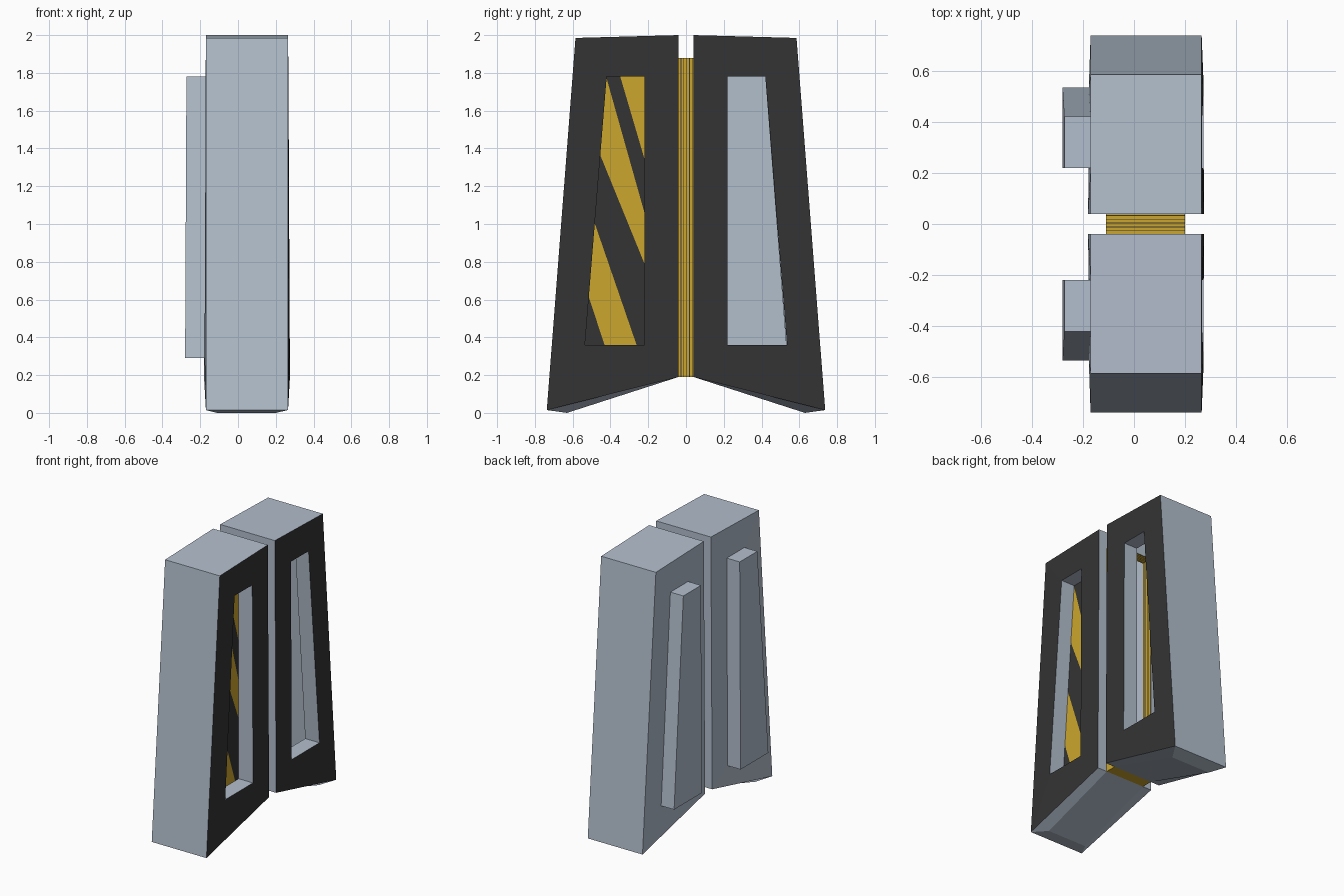
import bpy, bmesh
from mathutils import Vector

if "Cube" in bpy.data.objects:
    bpy.data.objects.remove(bpy.data.objects["Cube"])


def material(name, rgb):
    m = bpy.data.materials.new(name)
    m.diffuse_color = (*rgb, 1)
    m.use_nodes = True
    m.node_tree.nodes["Principled BSDF"].inputs["Base Color"].default_value = m.diffuse_color
    return m


GREY = material("blue_grey", (0.45, 0.52, 0.61))
DARK = material("charcoal", (0.034, 0.034, 0.034))
YELLOW = material("hazard_yellow", (0.6, 0.38, 0.026))


def finish(name, bm, mats, recalc=True):
    if recalc:
        bmesh.ops.recalc_face_normals(bm, faces=bm.faces[:])
    me = bpy.data.meshes.new(name)
    bm.to_mesh(me)
    bm.free()
    for m in mats:
        me.materials.append(m)
    ob = bpy.data.objects.new(name, me)
    bpy.context.collection.objects.link(ob)
    return ob


# Profiles as (y, z), listed inner top, outer top, outer bottom, inner bottom
OUTER = [(0.04, 2.0), (0.585, 1.985), (0.737, 0.015), (0.04, 0.19)]
WINDOW = [(0.22, 1.78), (0.42, 1.78), (0.535, 0.36), (0.22, 0.36)]
BUMP = [(0.22, 1.78), (0.42, 1.78), (0.535, 0.29), (0.22, 0.29)]
TX0, TX1, TZ0, TZ1 = -0.11, 0.20, 0.19, 1.88   # connecting tube section
RECESS_X = 0.16


def panel(name, s):
    bm = bmesh.new()

    def ring(profile, xs):
        return [bm.verts.new((x, s * y, z)) for x, (y, z) in zip(xs, profile)]

    def band(a, b, mat=0):
        for i in range(4):
            j = (i + 1) % 4
            bm.faces.new((a[i], a[j], b[j], b[i])).material_index = mat

    front = ring(OUTER, (0.265, 0.265, 0.265, 0.275))
    back = ring(OUTER, (-0.17, -0.17, -0.17, -0.18))
    # dark frame around the recessed window
    win = ring(WINDOW, (0.267, 0.267, 0.273, 0.273))
    band(front, win, 1)
    band(win, ring(WINDOW, [RECESS_X] * 4))
    # back face with raised block
    base = ring(BUMP, (-0.17, -0.17, -0.177, -0.177))
    band(back, base)
    cap = ring(BUMP, (-0.273, -0.273, -0.28, -0.28))
    band(base, cap)
    bm.faces.new(cap)
    # top and outer sides
    for i in (0, 1):
        bm.faces.new((front[i], front[i + 1], back[i + 1], back[i]))
    # inner side, open where the tube joins
    tube = [bm.verts.new((x, s * 0.04, z)) for x, z in
            ((TX1, TZ1), (TX0, TZ1), (TX0, TZ0), (TX1, TZ0))]
    bm.faces.new((front[0], back[0], tube[1], tube[0]))
    bm.faces.new((front[3], front[0], tube[0], tube[3]))
    bm.faces.new((back[0], back[3], tube[2], tube[1]))
    # bevelled underside
    bf = bm.verts.new((TX1, s * 0.63, 0))
    bb = bm.verts.new((TX0, s * 0.63, 0))
    bm.faces.new((front[2], back[2], bb, bf))
    bm.faces.new((front[2], bf, tube[3], front[3]))
    bm.faces.new((back[2], back[3], tube[2], bb))
    bm.faces.new((bf, bb, tube[2], tube[3]))
    return finish(name, bm, [GREY, DARK])


panel("left_panel", -1)
panel("right_panel", 1)

# Striped plate in the recess of the left panel
bm = bmesh.new()
bm.faces.new([bm.verts.new((RECESS_X, -y, z)) for y, z in WINDOW])
EDGES = [(-0.345, 1.77, -0.22, 1.345), (-0.42, 1.77, -0.22, 1.06),
         (-0.45, 1.355, -0.22, 0.79), (-0.475, 0.98, -0.26, 0.355),
         (-0.51, 0.60, -0.43, 0.355)]
planes = []
for y0, z0, y1, z1 in EDGES:
    co, no = Vector((RECESS_X, y0, z0)), Vector((0, z1 - z0, y0 - y1))
    planes.append((co, no))
    bmesh.ops.bisect_plane(bm, geom=bm.verts[:] + bm.edges[:] + bm.faces[:],
                           plane_co=co, plane_no=no)
for f in bm.faces:
    c = f.calc_center_median()
    f.material_index = sum((c - co).dot(no) > 0 for co, no in planes) % 2
    f.normal_update()
    if f.normal.x < 0:
        f.normal_flip()
finish("striped_recess_plate", bm, [YELLOW, DARK], recalc=False)

# Hollow connecting tube with fine stripes running around it
bm = bmesh.new()
WIDTHS = [0.012, 0.003] * 5 + [0.005]
total, y, prev = sum(WIDTHS), -0.04, None
corners = ((TX1, TZ1), (TX0, TZ1), (TX0, TZ0), (TX1, TZ0))
for k, w in enumerate([0] + WIDTHS):
    y += 0.08 * w / total
    loop = [bm.verts.new((x, y, z)) for x, z in corners]
    if prev:
        for i in range(4):
            j = (i + 1) % 4
            f = bm.faces.new((prev[i], prev[j], loop[j], loop[i]))
            f.material_index = (k + 1) % 2 if i != 2 else 0
    prev = loop
finish("connecting_tube", bm, [YELLOW, DARK])
